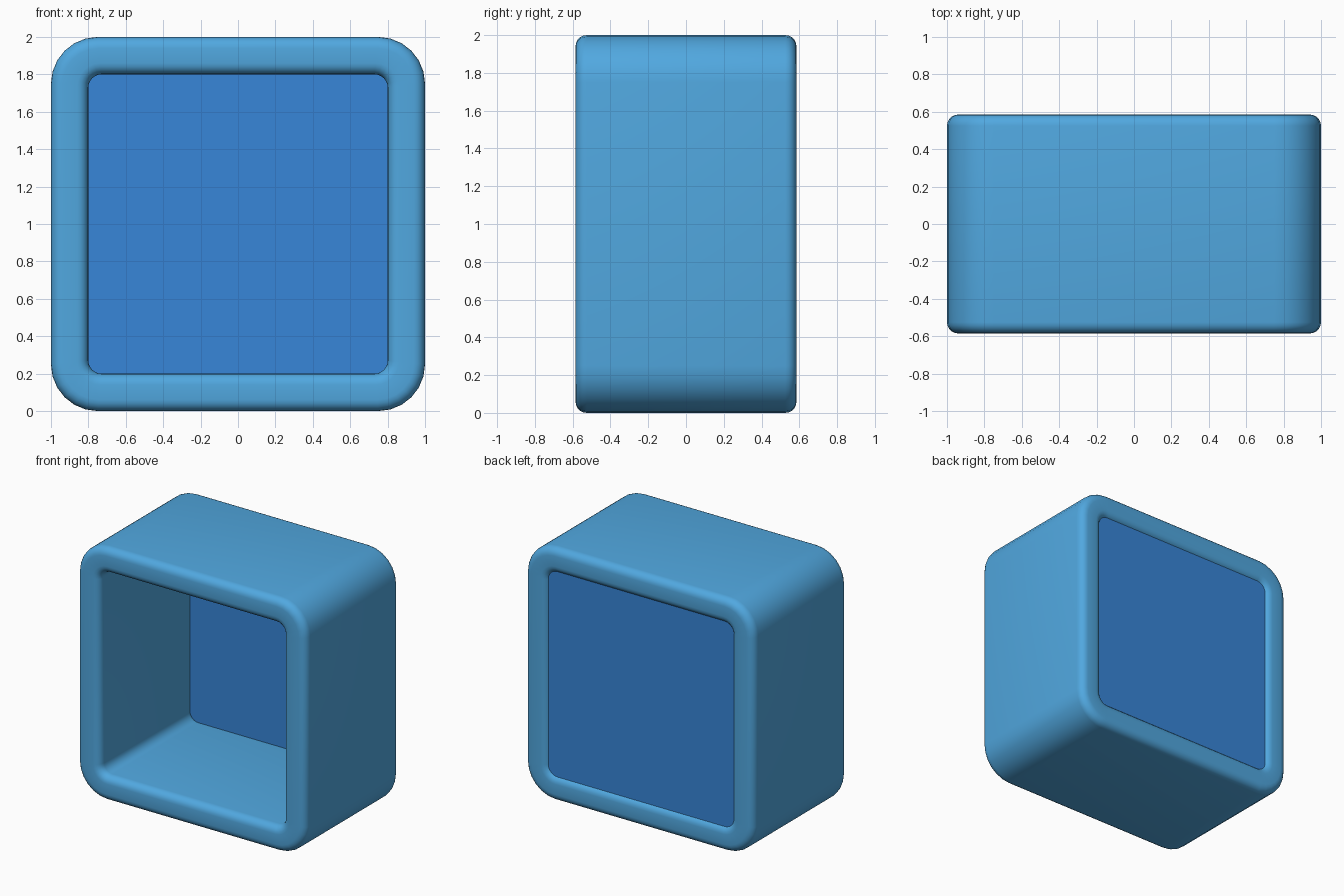
import bpy, bmesh, math

if "Cube" in bpy.data.objects:
    bpy.data.objects.remove(bpy.data.objects["Cube"])

def material(name, rgb):
    m = bpy.data.materials.new(name)
    m.diffuse_color = (*rgb, 1)
    m.use_nodes = True
    m.node_tree.nodes["Principled BSDF"].inputs["Base Color"].default_value = m.diffuse_color
    return m

FRAME = material("light blue", (0.082, 0.392, 0.745))
PANEL = material("deep blue", (0.039, 0.238, 0.687))
HALF_DEPTH, WALL, EDGE = 0.585, 0.2, 0.06
SEG = 6

def ring(bm, half, y):
    # rounded square whose corner radius shrinks towards the opening
    r = 0.07 + (half - 0.8) / 0.2 * 0.18
    verts = []
    for q in range(4):
        cx = (half - r) * (1 if q in (0, 3) else -1)
        cz = (half - r) * (1 if q < 2 else -1)
        for i in range(SEG + 1):
            a = math.pi / 2 * (q + i / SEG)
            verts.append(bm.verts.new((cx + r * math.cos(a), y, 1 + cz + r * math.sin(a))))
    return verts

def bridge(bm, a, b):
    n = len(a)
    for i in range(n):
        bm.faces.new((a[i], a[(i + 1) % n], b[(i + 1) % n], b[i]))

def finish(bm, name, mat):
    bmesh.ops.recalc_face_normals(bm, faces=bm.faces)
    me = bpy.data.meshes.new(name)
    bm.to_mesh(me)
    bm.free()
    me.materials.append(mat)
    ob = bpy.data.objects.new(name, me)
    bpy.context.collection.objects.link(ob)
    bpy.context.view_layer.objects.active = ob
    ob.select_set(True)
    bpy.ops.object.shade_smooth_by_angle(angle=math.radians(40))
    ob.select_set(False)

# frame: rounded wall cross-section swept around the opening
bm = bmesh.new()
mid = 1 - WALL / 2
profile = []
for q, (sx, sy) in enumerate([(1, 1), (-1, 1), (-1, -1), (1, -1)]):
    for i in range(6):
        a = math.pi / 2 * (q + i / 5)
        profile.append((mid + sx * (WALL / 2 - EDGE) + EDGE * math.cos(a),
                        sy * (HALF_DEPTH - EDGE) + EDGE * math.sin(a)))
rings = [ring(bm, h, y) for h, y in profile]
for i in range(len(rings)):
    bridge(bm, rings[i], rings[(i + 1) % len(rings)])
finish(bm, "frame", FRAME)

# back panel: thin plate set just inside the rear rim
bm = bmesh.new()
a, b = ring(bm, 0.83, 0.55), ring(bm, 0.83, 0.56)
bridge(bm, a, b)
bm.faces.new(a)
bm.faces.new(b)
finish(bm, "back_panel", PANEL)
